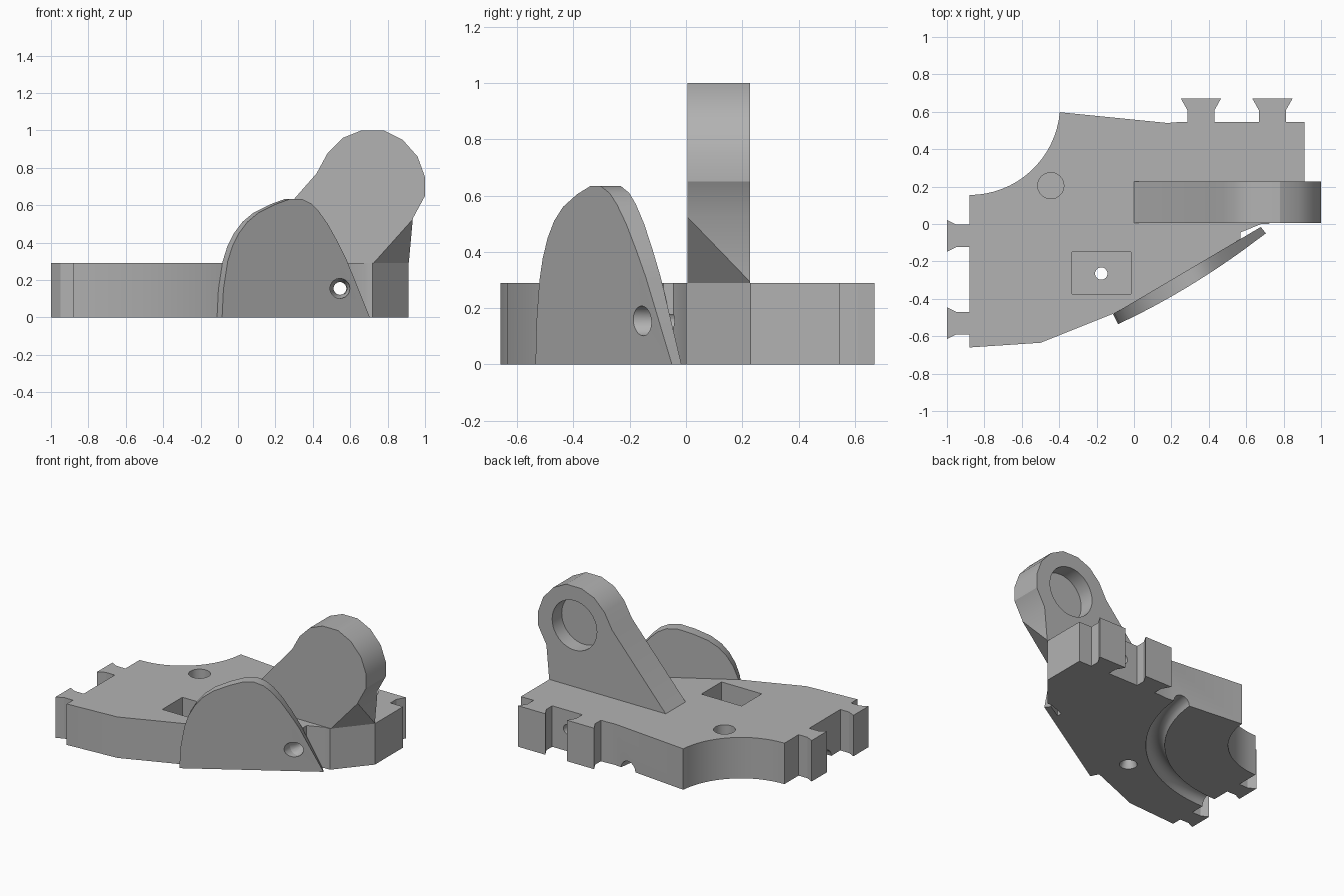
import bpy, bmesh, math
from mathutils import Vector, Matrix

if "Cube" in bpy.data.objects:
    bpy.data.objects.remove(bpy.data.objects["Cube"])

grey = bpy.data.materials.new("plain_grey")
grey.use_nodes = True
COLOUR = (0.45, 0.45, 0.45, 1)
grey.diffuse_color = COLOUR
grey.node_tree.nodes["Principled BSDF"].inputs["Base Color"].default_value = COLOUR


def finish(bm, name):
    """Turn a bmesh into a linked object."""
    bmesh.ops.recalc_face_normals(bm, faces=bm.faces)
    mesh = bpy.data.meshes.new(name)
    bm.to_mesh(mesh)
    bm.free()
    mesh.materials.append(grey)
    obj = bpy.data.objects.new(name, mesh)
    bpy.context.collection.objects.link(obj)
    return obj


def bridge(first, second):
    """Closed solid between two matching outlines."""
    bm = bmesh.new()
    a = [bm.verts.new(p) for p in first]
    b = [bm.verts.new(p) for p in second]
    bm.faces.new(a)
    bm.faces.new(b[::-1])
    for i in range(len(a)):
        j = (i + 1) % len(a)
        bm.faces.new((a[i], b[i], b[j], a[j]))
    return bm


def rod(start, end, r1, r2=None, sides=32):
    """Cylinder or cone cutter between two points."""
    start, end = Vector(start), Vector(end)
    axis = end - start
    turn = axis.to_track_quat("Z", "Y").to_matrix().to_4x4()
    bm = bmesh.new()
    bmesh.ops.create_cone(bm, cap_ends=True, segments=sides, radius1=r1,
                          radius2=r1 if r2 is None else r2, depth=axis.length,
                          matrix=Matrix.Translation((start + end) / 2) @ turn)
    return finish(bm, "cutter")


def cut(obj, cutters):
    """Subtract the cutters and bake the result."""
    for cutter in cutters:
        mod = obj.modifiers.new("cut", "BOOLEAN")
        mod.operation, mod.solver, mod.object = "DIFFERENCE", "EXACT", cutter
    graph = bpy.context.evaluated_depsgraph_get()
    mesh = bpy.data.meshes.new_from_object(obj.evaluated_get(graph))
    obj.modifiers.clear()
    obj.data = mesh


# Base plate outline with a concave corner and dovetail tabs
H = 0.29
ARC = Vector((-0.88, 0.64))
outline = []
for i in range(17):
    t = math.radians(-90 + 85 * i / 16)
    outline.append((ARC.x + 0.485 * math.cos(t), ARC.y + 0.485 * math.sin(t)))
outline += [(0.18, 0.54), (0.24, 0.545)]
for x in (0.358, 0.74):
    outline += [(x + dx, y) for dx, y in ((-0.073, 0.545), (-0.073, 0.61), (-0.107, 0.67),
                                          (0.107, 0.67), (0.073, 0.61), (0.073, 0.545))]
outline += [(0.912, 0.545), (0.912, 0.23), (0.72, 0), (0.68, 0), (0.57, -0.045),
            (0.57, -0.08), (-0.1, -0.475), (-0.5, -0.635), (-0.88, -0.66)]
for y in (-0.53, -0.063):
    outline += [(x, y + dy) for x, dy in ((-0.88, -0.06), (-0.95, -0.06), (-1, -0.085),
                                          (-1, 0.085), (-0.95, 0.06), (-0.88, 0.06))]
plate = finish(bridge([(x, y, 0) for x, y in outline], [(x, y, H) for x, y in outline]),
               "base_plate")

# Curved shield leaning against the front edge
profile = [(-0.085, 0), (-0.078, 0.15), (-0.055, 0.3), (-0.03, 0.38), (0.005, 0.45),
           (0.05, 0.51), (0.11, 0.56), (0.2, 0.605), (0.28, 0.634), (0.34, 0.634),
           (0.39, 0.61), (0.43, 0.57), (0.48, 0.5), (0.53, 0.41), (0.58, 0.31), (0.705, 0)]


def shield_front(x):
    t = (x + 0.085) / 0.79
    return -0.535 + 0.485 * t - 0.12 * t * (1 - t)


shield = finish(bridge([(x, shield_front(x), z) for x, z in profile],
                       [(x - 0.027, -0.475 + 0.59 * (x + 0.073), z) for x, z in profile]),
                "front_shield")

# Upright lug with its lower front corner sliced off
lug_side = [(-0.03, 0.256), (0.42, 0.77), (0.48, 0.88), (0.56, 0.96), (0.66, 1), (0.78, 1),
            (0.88, 0.95), (0.96, 0.86), (1, 0.75), (1, 0.65), (0.935, 0.53), (0.91, 0.256)]
bm = bridge([(x, 0.005, z) for x, z in lug_side], [(x, 0.227, z) for x, z in lug_side])
a, b, c = Vector((0.72, 0, H)), Vector((0.912, 0.23, H)), Vector((0.935, 0, 0.53))
sliced = bmesh.ops.bisect_plane(bm, geom=bm.verts[:] + bm.edges[:] + bm.faces[:], plane_co=a,
                                plane_no=(b - a).cross(c - a), clear_outer=True)
rim = [e for e in sliced["geom_cut"] if isinstance(e, bmesh.types.BMEdge)]
bmesh.ops.holes_fill(bm, edges=rim, sides=0)
lug = finish(bm, "upright_lug")

# Horizontal bore with a countersink, shared by plate and shield
bore = [rod((0.545, -0.6, 0.155), (0.545, 0.8, 0.155), 0.034),
        rod((0.545, -0.3, 0.155), (0.545, -0.12, 0.155), 0.053),
        rod((0.545, -0.1201, 0.155), (0.545, -0.06, 0.155), 0.053, 0.033)]

# Plate pocket, holes and the curved groove underneath
bm = bmesh.new()
bmesh.ops.create_cube(bm, size=1, matrix=Matrix.Translation((-0.173, -0.263, 0.29))
                      @ Matrix.Diagonal((0.315, 0.225, 0.3, 1)))
pocket = finish(bm, "cutter")
bolt = [rod((-0.175, -0.265, -0.1), (-0.175, -0.265, 0.5), 0.033),
        rod((-0.175, -0.265, -0.02), (-0.175, -0.265, 0.06), 0.065, 0.033)]
dowel = rod((-0.445, 0.205, 0.14), (-0.445, 0.205, 0.5), 0.07)

bm = bmesh.new()
bmesh.ops.create_circle(bm, cap_ends=True, segments=16, radius=0.06,
                        matrix=Matrix.Translation((ARC.x + 0.95, ARC.y, 0))
                        @ Matrix.Rotation(math.pi / 2, 4, "X"))
start = bm.faces[:]
bmesh.ops.rotate(bm, verts=bm.verts, cent=(ARC.x, ARC.y, 0),
                 matrix=Matrix.Rotation(math.radians(-110), 3, "Z"))
bmesh.ops.spin(bm, geom=bm.verts[:] + bm.edges[:] + start, cent=(ARC.x, ARC.y, 0),
               axis=(0, 0, 1), angle=math.radians(125), steps=40, use_duplicate=False)
if not any(len(f.verts) > 4 and f.calc_center_median().x < ARC.x for f in bm.faces):
    bmesh.ops.holes_fill(bm, edges=[e for e in bm.edges if e.is_boundary], sides=0)
groove = finish(bm, "cutter")

# Blind round socket in the back of the lug
socket = rod((0.715, 0.12, 0.725), (0.715, 0.5, 0.725), 0.175, sides=40)

cut(plate, bore + [pocket, dowel, groove] + bolt)
cut(shield, bore)
cut(lug, [socket])
for cutter in bore + bolt + [pocket, dowel, groove, socket]:
    bpy.data.objects.remove(cutter)

# Smooth the curved walls, keep the hard edges
bpy.ops.object.select_all(action="DESELECT")
for obj in (plate, shield, lug):
    obj.select_set(True)
bpy.context.view_layer.objects.active = plate
bpy.ops.object.shade_smooth_by_angle(angle=math.radians(25))
